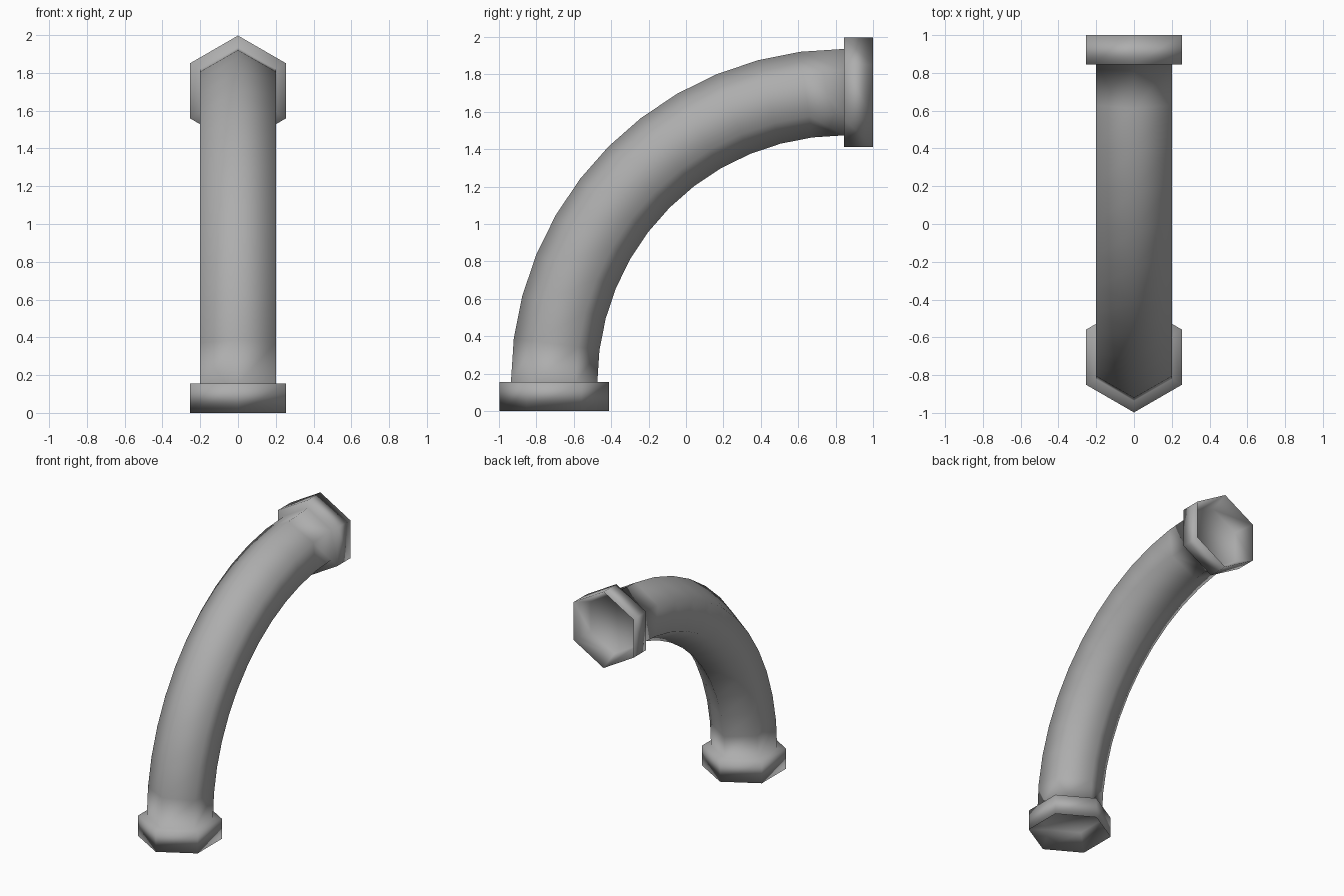
import bpy, bmesh, math

if "Cube" in bpy.data.objects:
    bpy.data.objects.remove(bpy.data.objects["Cube"])

SIDES, STEPS = 6, 12
BEND, COLLAR_LEN = 1.55, 0.155
TUBE_R, COLLAR_R = 0.231, 0.2925
PIT_DEPTH = 0.13
CY, CZ = 0.845, 0.155          # centre of the quarter bend


def add_ring(bm, t, shift, radius):
    """Hexagonal ring at bend angle t, moved along the tube by shift."""
    ring = []
    for k in range(SIDES):
        a = math.tau * k / SIDES
        d = BEND + radius * math.cos(a)
        y = CY - d * math.cos(t) + shift * math.sin(t)
        z = CZ + d * math.sin(t) + shift * math.cos(t)
        ring.append(bm.verts.new((radius * math.sin(a), y, z)))
    return ring


end = math.pi / 2
inner = COLLAR_LEN - PIT_DEPTH

# Recessed mouth, lower collar, tube, upper collar, recessed mouth
stations = [(0, -inner, TUBE_R), (0, -COLLAR_LEN, COLLAR_R), (0, 0, COLLAR_R)]
stations += [(end * i / STEPS, 0, TUBE_R) for i in range(STEPS + 1)]
stations += [(end, 0, COLLAR_R), (end, COLLAR_LEN, COLLAR_R), (end, inner, TUBE_R)]

bm = bmesh.new()
rings = [add_ring(bm, *s) for s in stations]
for ring, nxt in zip(rings, rings[1:]):
    for k in range(SIDES):
        j = (k + 1) % SIDES
        bm.faces.new((ring[k], ring[j], nxt[j], nxt[k]))
for ring in (rings[0], rings[-1]):
    bm.faces.new(ring)
bmesh.ops.recalc_face_normals(bm, faces=bm.faces[:])
for f in bm.faces:
    f.smooth = True

mesh = bpy.data.meshes.new("pipe_elbow")
bm.to_mesh(mesh)
bm.free()

# Dark grey finish
grey = bpy.data.materials.new("dark_grey")
grey.diffuse_color = (0.42, 0.42, 0.42, 1)
grey.use_nodes = True
grey.node_tree.nodes["Principled BSDF"].inputs["Base Color"].default_value = grey.diffuse_color
mesh.materials.append(grey)
bpy.context.collection.objects.link(bpy.data.objects.new("pipe_elbow", mesh))
